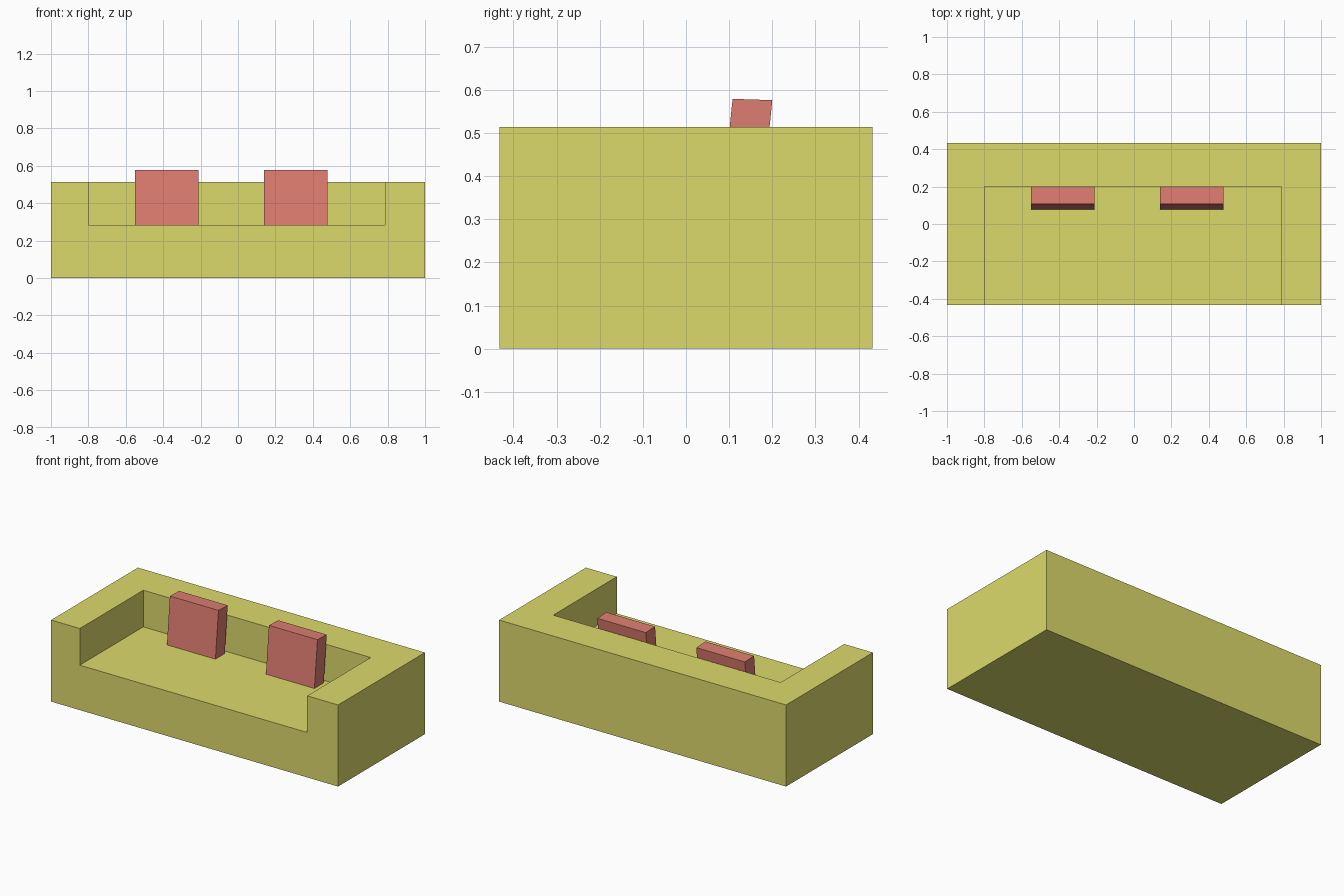
import bpy
import bmesh

if "Cube" in bpy.data.objects:
    bpy.data.objects.remove(bpy.data.objects["Cube"], do_unlink=True)


def make_material(name, color):
    mat = bpy.data.materials.new(name)
    mat.use_nodes = True
    mat.diffuse_color = (*color, 1)
    mat.node_tree.nodes["Principled BSDF"].inputs["Base Color"].default_value = (*color, 1)
    return mat


def extrude_profile(name, profile, x0, x1, mat):
    """Extrude a (y, z) outline along x."""
    bm = bmesh.new()
    face = bm.faces.new([bm.verts.new((x0, y, z)) for y, z in profile])
    moved = bmesh.ops.extrude_face_region(bm, geom=[face])["geom"]
    verts = [v for v in moved if isinstance(v, bmesh.types.BMVert)]
    bmesh.ops.translate(bm, vec=(x1 - x0, 0, 0), verts=verts)
    bmesh.ops.recalc_face_normals(bm, faces=bm.faces)
    mesh = bpy.data.meshes.new(name)
    bm.to_mesh(mesh)
    bm.free()
    mesh.materials.append(mat)
    obj = bpy.data.objects.new(name, mesh)
    bpy.context.collection.objects.link(obj)
    return obj


def rectangle(y0, y1, z0, z1):
    return [(y0, z0), (y1, z0), (y1, z1), (y0, z1)]


fabric = make_material("olive yellow fabric", (0.716, 0.701, 0.147))
cushion_fabric = make_material("coral red fabric", (0.730, 0.205, 0.165))

# Sofa body: solid block with the seat recess cut out from front and top
body = extrude_profile("sofa_body", rectangle(-0.432, 0.432, 0, 0.514), -1, 1, fabric)
cutter = extrude_profile("seat_cutter", rectangle(-0.6, 0.2, 0.283, 0.8), -0.8, 0.785, fabric)
cutter.hide_render = True
cut = body.modifiers.new("seat_recess", "BOOLEAN")
cut.operation = "DIFFERENCE"
cut.solver = "EXACT"
cut.object = cutter
bpy.context.view_layer.objects.active = body
bpy.ops.object.modifier_apply(modifier=cut.name)
bpy.data.objects.remove(cutter, do_unlink=True)

# Two back cushions leaning toward the backrest
leaning = [(0.078, 0.283), (0.17, 0.28), (0.2, 0.576), (0.108, 0.579)]
for name, x0 in (("right_cushion", -0.55), ("left_cushion", 0.14)):
    extrude_profile(name, leaning, x0, x0 + 0.338, cushion_fabric)
